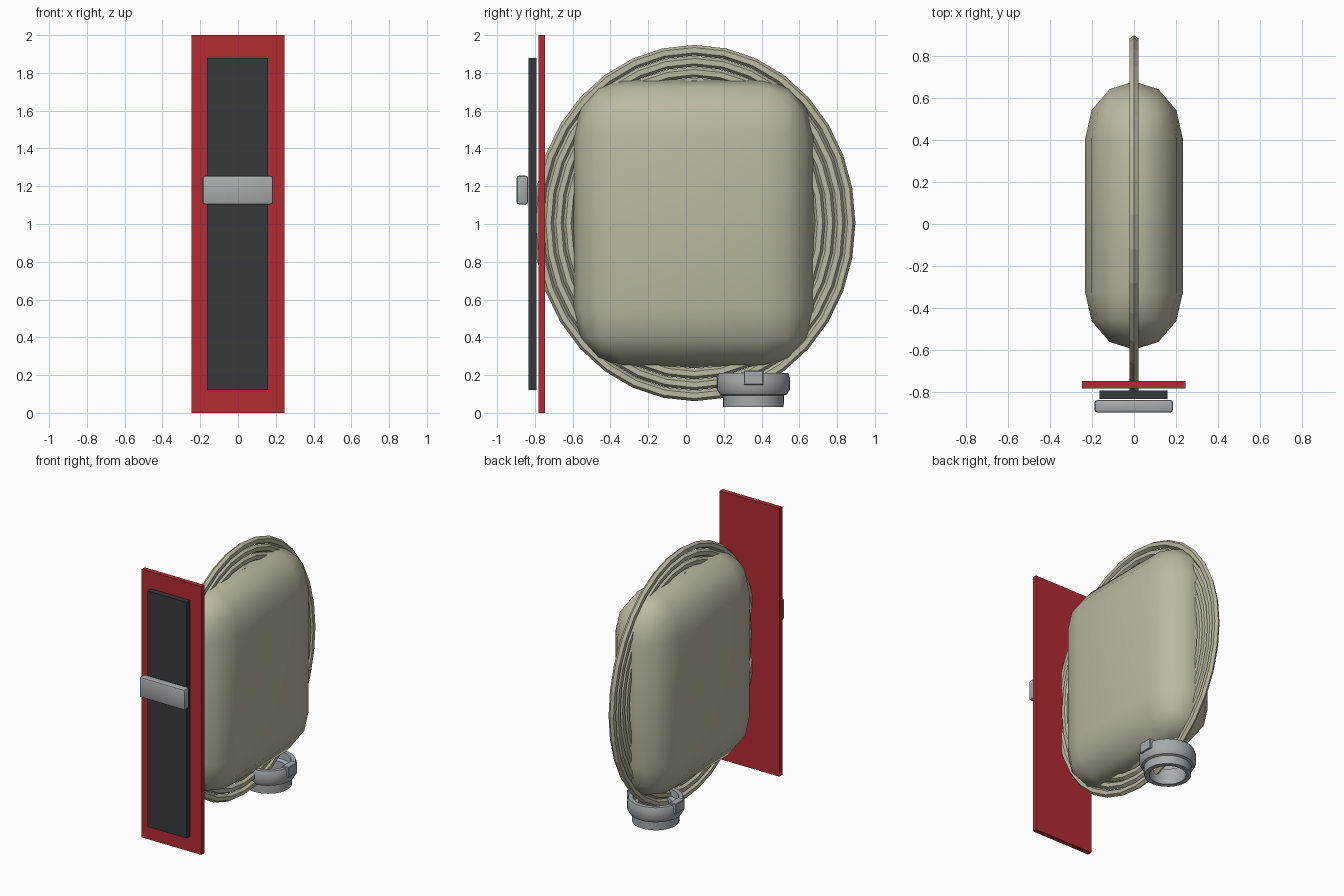
import bpy, bmesh
from math import sin, cos, pi, radians
from mathutils import Matrix, Vector

if "Cube" in bpy.data.objects:
    bpy.data.objects.remove(bpy.data.objects["Cube"])


def material(name, color):
    m = bpy.data.materials.new(name)
    m.diffuse_color = (*color, 1)
    m.use_nodes = True
    m.node_tree.nodes["Principled BSDF"].inputs["Base Color"].default_value = m.diffuse_color
    return m


RED = material("red", (0.45, 0.024, 0.032))
DARK = material("charcoal", (0.037, 0.042, 0.048))
CANVAS = material("canvas", (0.5, 0.48, 0.36))
METAL = material("metal", (0.38, 0.41, 0.43))


def finish(name, bm, mat, smooth=None):
    bmesh.ops.recalc_face_normals(bm, faces=bm.faces)
    me = bpy.data.meshes.new(name)
    bm.to_mesh(me)
    bm.free()
    ob = bpy.data.objects.new(name, me)
    bpy.context.collection.objects.link(ob)
    me.materials.append(mat)
    if smooth:
        bpy.ops.object.select_all(action='DESELECT')
        ob.select_set(True)
        bpy.context.view_layer.objects.active = ob
        bpy.ops.object.shade_smooth_by_angle(angle=radians(smooth))
    return ob


def box(bm, lo, hi, bevel=0, segs=1):
    lo, hi = Vector(lo), Vector(hi)
    part = bmesh.ops.create_cube(bm, size=1, matrix=Matrix.Translation((lo + hi) / 2)
                                 @ Matrix.Diagonal((*(hi - lo), 1)))
    if bevel:
        edges = list({e for v in part["verts"] for e in v.link_edges})
        bmesh.ops.bevel(bm, geom=edges, offset=bevel, segments=segs,
                        profile=0.5, affect='EDGES')


def sweep_rings(bm, rings, close):
    # Joins rings of vertices into a closed tube
    n = len(rings[0])
    count = len(rings) if close else len(rings) - 1
    for i in range(count):
        a, b = rings[i], rings[(i + 1) % len(rings)]
        for j in range(n):
            k = (j + 1) % n
            bm.faces.new((a[j], a[k], b[k], b[j]))


# Flat door, dark plate and handle
for name, lo, hi, mat, bev in (
        ("door_panel", (-0.247, -0.782, 0), (0.245, -0.747, 2), RED, 0),
        ("door_plate", (-0.164, -0.833, 0.12), (0.16, -0.792, 1.88), DARK, 0),
        ("door_handle", (-0.188, -0.897, 1.103), (0.186, -0.836, 1.256), METAL, 0.014)):
    bm = bmesh.new()
    box(bm, lo, hi, bev, 2)
    finish(name, bm, mat, 40 if bev else None)

# Padded body: a rounded box, fully round across its width
half, rad = Vector((0.232, 0.637, 0.76)), Vector((0.232, 0.27, 0.3))
unit = Vector([h / r for h, r in zip(half, rad)])
bm = bmesh.new()
box(bm, -unit, unit, 0.9995, 3)
bmesh.ops.remove_doubles(bm, verts=bm.verts, dist=0.005)
bmesh.ops.scale(bm, verts=bm.verts, vec=rad)
bmesh.ops.translate(bm, verts=bm.verts, vec=(0, 0.04, 1.005))
finish("padded_body", bm, CANVAS, 60)

# Coiled hose: nested oval turns with a six-sided section
bm = bmesh.new()
for turn in range(5):
    ry, rz = 0.825 - 0.053 * turn, 0.915 - 0.058 * turn
    rings = []
    for i in range(32):
        a = 2 * pi * i / 32
        ring = []
        for j in range(6):
            t = 2 * pi * j / 6
            d = 0.028 * cos(t)
            ring.append(bm.verts.new((0.024 * sin(t), 0.044 + (ry + d) * cos(a),
                                      1.005 + (rz + d) * sin(a))))
        rings.append(ring)
    sweep_rings(bm, rings, True)
finish("hose_coil", bm, CANVAS)

# Hose coupling: hollow turned ring
profile = [(0.125, 0.03), (0.16, 0.03), (0.162, 0.092), (0.178, 0.098), (0.194, 0.125),
           (0.194, 0.185), (0.185, 0.21), (0.155, 0.21), (0.15, 0.16), (0.125, 0.15)]
bm = bmesh.new()
rings = [[bm.verts.new((r * cos(2 * pi * i / 32), 0.357 + r * sin(2 * pi * i / 32), z))
          for r, z in profile] for i in range(32)]
sweep_rings(bm, rings, True)
finish("hose_coupling", bm, METAL, 35)

# Coupling lugs on both sides
bm = bmesh.new()
for s in (-1, 1):
    xs = sorted((s * 0.15, s * 0.203))
    box(bm, (xs[0], 0.306, 0.148), (xs[1], 0.41, 0.224), 0.004)
finish("coupling_lugs", bm, METAL)
